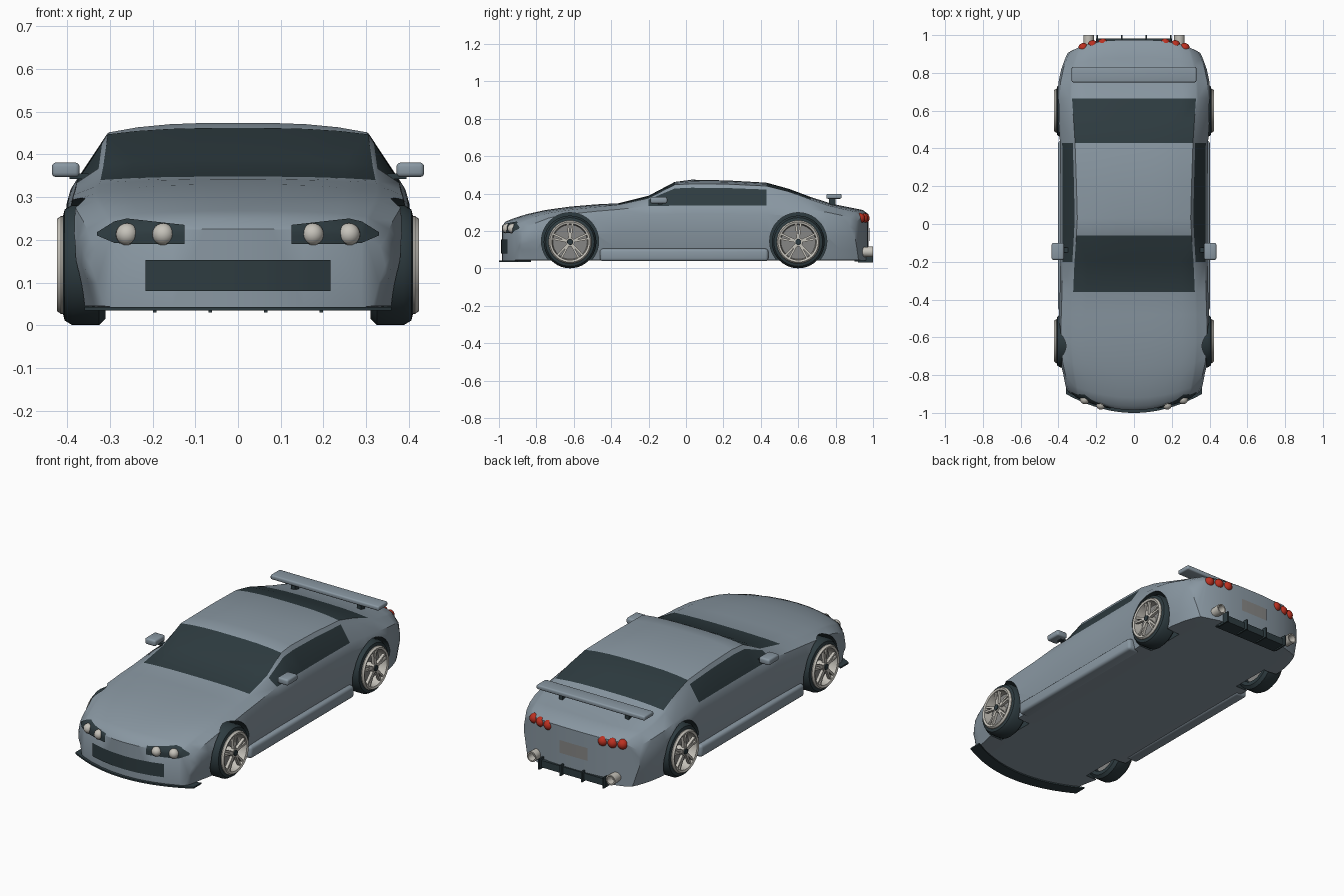
import bpy, bmesh, math
from mathutils import Matrix, Vector
from mathutils.bvhtree import BVHTree

if "Cube" in bpy.data.objects:
    bpy.data.objects.remove(bpy.data.objects["Cube"])


def material(name, r, g, b):
    m = bpy.data.materials.new(name)
    m.diffuse_color = (r, g, b, 1)
    m.use_nodes = True
    m.node_tree.nodes["Principled BSDF"].inputs["Base Color"].default_value = m.diffuse_color
    return m


PAINT = material("grey blue paint", 0.25, 0.31, 0.36)
DARK = material("dark glass and rubber", 0.027, 0.044, 0.051)
PALE = material("pale metal", 0.56, 0.54, 0.49)
RED = material("red lamp", 0.50, 0.03, 0.015)
GREY = material("mid grey", 0.24, 0.24, 0.235)


def finish(bm, name, mats, angle=35):
    """Smooth shading with sharp edges above the angle, then make the object."""
    for f in bm.faces:
        f.smooth = True
    for e in bm.edges:
        if len(e.link_faces) == 2 and e.calc_face_angle(0) > math.radians(angle):
            e.smooth = False
    me = bpy.data.meshes.new(name)
    bm.to_mesh(me)
    bm.free()
    for m in mats:
        me.materials.append(m)
    ob = bpy.data.objects.new(name, me)
    bpy.context.collection.objects.link(ob)
    return ob


def add_box(bm, mat, size):
    bmesh.ops.create_cube(bm, size=1, matrix=mat @ Matrix.Diagonal((*size, 1)))


def box(name, lo, hi, mat, bevel=0):
    lo, hi = Vector(lo), Vector(hi)
    bm = bmesh.new()
    add_box(bm, Matrix.Translation((lo + hi) / 2), hi - lo)
    if bevel:
        bmesh.ops.bevel(bm, geom=bm.edges[:], offset=bevel, segments=3,
                        profile=0.5, affect='EDGES')
    return finish(bm, name, [mat])


def add_lathe(bm, prof, mat, n=32):
    """Closed (radius, axial) profile turned about the local x axis."""
    rings = []
    for k in range(n):
        a = 2 * math.pi * k / n
        rings.append([bm.verts.new(mat @ Vector((x, r * math.cos(a), r * math.sin(a))))
                      for r, x in prof])
    m = len(prof)
    for k in range(n):
        p, q = rings[k], rings[(k + 1) % n]
        for i in range(m):
            bm.faces.new((p[i], p[(i + 1) % m], q[(i + 1) % m], q[i]))
    bmesh.ops.remove_doubles(bm, verts=bm.verts[:], dist=1e-5)
    bmesh.ops.recalc_face_normals(bm, faces=bm.faces[:])


def lathe(name, prof, mat, place, n=32):
    bm = bmesh.new()
    add_lathe(bm, prof, place, n)
    return finish(bm, name, [mat])


# Body stations: y, centre height, top edge x, top edge z, belt z, half width
STATIONS = [
    (-.985, .225, .290, .215, .185, .345), (-.965, .250, .295, .238, .205, .358),
    (-.92, .268, .300, .255, .225, .366), (-.85, .290, .310, .275, .245, .375),
    (-.75, .312, .320, .295, .270, .390), (-.62, .330, .325, .312, .290, .400),
    (-.48, .342, .325, .328, .305, .397), (-.36, .348, .322, .340, .315, .393),
    (-.20, .388, .315, .375, .333, .390), (-.06, .462, .305, .447, .335, .390),
    (.03, .474, .300, .452, .335, .390), (.22, .470, .305, .450, .335, .390),
    (.43, .458, .312, .440, .335, .392), (.55, .425, .320, .410, .325, .400),
    (.665, .382, .328, .368, .315, .405), (.78, .345, .325, .335, .300, .400),
    (.88, .325, .310, .315, .285, .385), (.945, .312, .295, .302, .270, .365),
    (.975, .290, .280, .280, .250, .350)]
FRAC = (0, .27, .53, .78, 1)


def half_ring(y, zc, xe, ze, zb, w):
    pts = [(xe * t, zc - (zc - ze) * t ** 3) for t in FRAC]
    xb = w - .012
    pts += [(xe + .18 * (xb - xe), ze + .18 * (zb - ze)), (xb, zb), (w, zb - .045),
            (w, (zb + .055) / 2), (w - .015, .1), (w - .03, .045)]
    pts += [(xe * t, .042) for t in reversed(FRAC)]
    front = .10 * max(0, (-y - .7) / .285)
    back = .075 * max(0, (y - .7) / .275)
    return [Vector((x, y + front * (x / .36) ** 2 - back * (x / .36) ** 3, z)) for x, z in pts]


bm = bmesh.new()
for s in (1, -1):
    rings = [[bm.verts.new((p.x * s, p.y, p.z)) for p in half_ring(*st)] for st in STATIONS]
    for j in range(len(rings) - 1):
        y = STATIONS[j][0]
        for i in range(15):
            f = bm.faces.new((rings[j][i], rings[j][i + 1], rings[j + 1][i + 1], rings[j + 1][i]))
            screen = i < 4 and (-.37 < y < -.1 or .42 < y < .6)
            side_window = i == 5 and -.21 < y < .4
            f.material_index = 1 if screen or side_window else 0
    for r in (rings[0], rings[-1]):
        for i in range(4):
            bm.faces.new((r[i], r[i + 1], r[14 - i], r[15 - i]))
        bm.faces.new(r[4:12])
bmesh.ops.remove_doubles(bm, verts=bm.verts[:], dist=1e-5)
bmesh.ops.recalc_face_normals(bm, faces=bm.faces[:])
surface = BVHTree.FromBMesh(bm)
body = finish(bm, "body", [PAINT, DARK])

# Wheel wells cut from the body
WHEELS = [(s, y) for s in (1, -1) for y in (-.62, .60)]
bm = bmesh.new()
for s, y in WHEELS:
    bmesh.ops.create_cone(bm, cap_ends=True, segments=40, radius1=.153, radius2=.153, depth=.22,
                          matrix=Matrix.Translation((s * .40, y, .145))
                          @ Matrix.Rotation(math.pi / 2, 4, 'Y'))
for f in bm.faces:
    f.material_index = 1
cutter = finish(bm, "wheel_well_cutter", [PAINT, DARK])
cutter.hide_render = True
mod = body.modifiers.new("wells", 'BOOLEAN')
mod.operation, mod.solver, mod.object = 'DIFFERENCE', 'EXACT', cutter
bpy.context.view_layer.update()
cut = bpy.data.meshes.new_from_object(body.evaluated_get(bpy.context.evaluated_depsgraph_get()))
body.modifiers.clear()
body.data = cut
bpy.data.objects.remove(cutter)
bm = bmesh.new()
bm.from_mesh(cut)
for e in bm.edges:
    e.smooth = not (len(e.link_faces) == 2 and e.calc_face_angle(0) > math.radians(35))
bm.to_mesh(cut)
bm.free()

# Wheels
for s, y in WHEELS:
    tag = ("front" if y < 0 else "rear") + ("_right" if s > 0 else "_left")
    place = Matrix.Translation((0, y, .141)) @ Matrix.Diagonal((s, 1, 1, 1))
    lathe("tyre_" + tag, [(.104, .31), (.125, .31), (.141, .325), (.141, .388), (.130, .406),
                          (.114, .41), (.104, .40)], DARK, place, 40)
    lathe("brake_disc_" + tag, [(0, .35), (.104, .35), (.104, .372), (0, .372)], GREY, place)
    bm = bmesh.new()
    add_lathe(bm, [(.112, .38), (.115, .414), (.108, .424), (.097, .420), (.092, .37), (.105, .37)],
              place, 40)
    add_lathe(bm, [(0, .372), (.024, .372), (.024, .418), (0, .418)], place, 20)
    for k in range(5):
        for d in (-.13, .13):
            turn = Matrix.Rotation(2 * math.pi * k / 5 + d, 4, 'X')
            add_box(bm, place @ turn @ Matrix.Translation((.408, 0, .058)), (.016, .011, .084))
    bmesh.ops.recalc_face_normals(bm, faces=bm.faces[:])
    finish(bm, "rim_" + tag, [PALE])
    lathe("hub_cap_" + tag, [(0, .41), (.017, .41), (.015, .423), (0, .423)], DARK, place, 16)


def hit_y(x, z, end):
    hit = surface.ray_cast(Vector((x, end * 3, z)), Vector((0, -end, 0)))[0]
    return hit.y if hit else end * .93


def plate(name, keys, end, mat, sub=8, rows=5, off=.005):
    """Sheet laid on the nose (end -1) or tail (end 1); keys are x, low z, high z."""
    cols = []
    for a, b in zip(keys, keys[1:]):
        cols += [Vector(a).lerp(Vector(b), k / sub) for k in range(sub)]
    cols.append(Vector(keys[-1]))
    bm = bmesh.new()
    grid = []
    for x, lo, hi in cols:
        zs = [lo + (hi - lo) * r / rows for r in range(rows + 1)]
        grid.append([bm.verts.new((x, hit_y(x, z, end) + end * off, z)) for z in zs])
    for p, q in zip(grid, grid[1:]):
        for r in range(rows):
            bm.faces.new((p[r], q[r], q[r + 1], p[r + 1]))
    bm.normal_update()
    if sum(f.normal.y for f in bm.faces) * end < 0:
        bmesh.ops.reverse_faces(bm, faces=bm.faces[:])
    return finish(bm, name, [mat])


def lamp(name, x, z, end, radius, sink, mat):
    bm = bmesh.new()
    spot = Matrix.Translation((x, hit_y(x, z, end) - end * sink, z))
    bmesh.ops.create_uvsphere(bm, u_segments=20, v_segments=12, radius=radius, matrix=spot)
    finish(bm, name, [mat])


# Nose and tail details
plate("grille", [(-.217, .08, .153), (0, .08, .153), (.217, .08, .153)], -1, DARK, 14)
plate("number_plate", [(-.085, .145, .215), (.085, .145, .215)], 1, GREY)
for s, side in ((1, "right"), (-1, "left")):
    plate("headlight_panel_" + side, [(s * .125, .19, .235), (s * .26, .19, .25),
                                      (s * .29, .193, .243), (s * .33, .21, .218)], -1, DARK)
    for k, x in enumerate((.175, .26)):
        lamp(f"headlight_{side}_{k}", s * x, .213, -1, .026, .004, PALE)
    for k, x in enumerate((.165, .218, .268)):
        lamp(f"tail_light_{side}_{k}", s * x, .268, 1, .027, .012, RED)
    # Exhaust tip pointing backwards
    lathe("exhaust_" + side, [(0, .90), (.023, .90), (.028, .985), (.028, 1.0), (.021, 1.0),
                              (.020, .96), (0, .96)], PALE,
          Matrix.Translation((s * .24, 0, .088)) @ Matrix.Rotation(math.pi / 2, 4, 'Z'), 20)
    # Sills, mirrors, wing supports and diffuser fins
    x0, x1 = sorted((s * .33, s * .402))
    box("side_skirt_" + side, (x0, -.46, .038), (x1, .44, .105), PAINT, .016)
    x0, x1 = sorted((s * .371, s * .436))
    box("mirror_" + side, (x0, -.19, .347), (x1, -.10, .381), PAINT, .010)
    x0, x1 = sorted((s * .35, s * .395))
    box("mirror_stalk_" + side, (x0, -.15, .342), (x1, -.125, .355), DARK)
    x0, x1 = sorted((s * .19, s * .212))
    box("wing_support_" + side, (x0, .765, .325), (x1, .80, .378), DARK)
    for k, x in enumerate((.065, .195)):
        box(f"diffuser_fin_{side}_{k}", (s * x - .004, .92, .03), (s * x + .004, 1.0, .088), DARK)
box("diffuser", (-.2, .90, .037), (.2, .983, .075), DARK)
box("rear_wing", (-.33, .75, .372), (.33, .832, .397), PAINT, .008)

# Curved lip under the nose
bm = bmesh.new()
cols = []
for k in range(25):
    x = -.36 + .03 * k
    yf = -1.0 + .10 * (x / .36) ** 2
    cols.append([bm.verts.new((x, y, z)) for y, z in
                 ((yf, .035), (yf, .043), (yf + .07, .043), (yf + .07, .035))])
for p, q in zip(cols, cols[1:]):
    for i in range(4):
        bm.faces.new((p[i], q[i], q[(i + 1) % 4], p[(i + 1) % 4]))
bm.faces.new(cols[0])
bm.faces.new(cols[-1])
bmesh.ops.recalc_face_normals(bm, faces=bm.faces[:])
finish(bm, "front_lip", [DARK])
